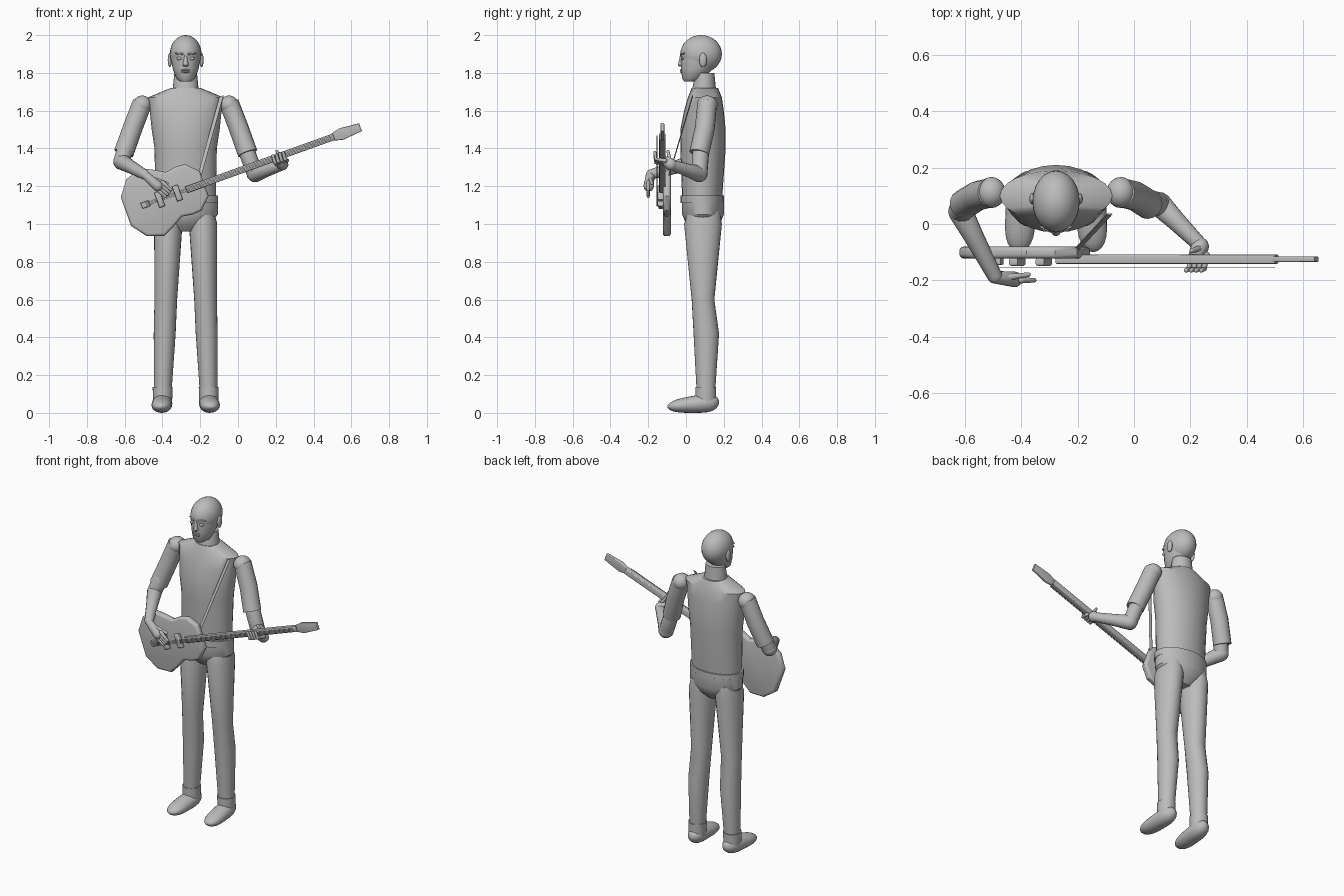
import bpy, bmesh, math
from mathutils import Vector

if "Cube" in bpy.data.objects:
    bpy.data.objects.remove(bpy.data.objects["Cube"])

GREY = (.5, .5, .5, 1)
grey = bpy.data.materials.new("plain grey")
grey.use_nodes = True
grey.diffuse_color = GREY
grey.node_tree.nodes["Principled BSDF"].inputs["Base Color"].default_value = GREY

parts = []
BODY_X = -.277  # centre line of the figure


def finish(name, bm):
    bmesh.ops.recalc_face_normals(bm, faces=bm.faces)
    mesh = bpy.data.meshes.new(name)
    bm.to_mesh(mesh)
    bm.free()
    mesh.materials.append(grey)
    part = bpy.data.objects.new(name, mesh)
    bpy.context.collection.objects.link(part)
    parts.append(part)


def loft(name, rings, segments=20):
    """Skin elliptical rings given as (centre, axis, axis) and cap both ends."""
    bm = bmesh.new()
    loops = []
    for centre, u, v in rings:
        angles = [math.tau * i / segments for i in range(segments)]
        loops.append([bm.verts.new(Vector(centre) + Vector(u) * math.cos(a) + Vector(v) * math.sin(a))
                      for a in angles])
    for lower, upper in zip(loops, loops[1:]):
        for i in range(segments):
            bm.faces.new((lower[i - 1], lower[i], upper[i], upper[i - 1]))
    bm.faces.new(loops[0])
    bm.faces.new(loops[-1])
    finish(name, bm)


def stack(name, levels, x=BODY_X, lean=0):
    """Level rings: height, half width, front, back; lean shifts x per unit of height."""
    loft(name, [((x + lean * z, (front + back) / 2, z), (width, 0, 0), (0, (back - front) / 2, 0))
                for z, width, front, back in levels], segments=24)


def limb(name, points, start, end, tips=True):
    """Round tapering tube through points, with domed tips if wanted."""
    points = [Vector(p) for p in points]
    last = len(points) - 1
    rings = []
    for i, point in enumerate(points):
        tangent = (points[min(i + 1, last)] - points[max(i - 1, 0)]).normalized()
        u = tangent.cross(Vector((.3, .9, .1))).normalized()
        v = tangent.cross(u)
        radius = start + (end - start) * i / last
        steps = [0]
        if tips and i == 0:
            steps = [-3, -2, -1, 0]
        elif tips and i == last:
            steps = [0, 1, 2, 3]
        for step in steps:
            angle = step * math.pi / 7
            size = radius * math.cos(angle)
            rings.append((point + tangent * radius * math.sin(angle), u * size, v * size))
    loft(name, rings, segments=16)


def ball(name, centre, size):
    bm = bmesh.new()
    bmesh.ops.create_uvsphere(bm, u_segments=24, v_segments=16, radius=1)
    bmesh.ops.scale(bm, vec=size, verts=bm.verts)
    bmesh.ops.translate(bm, vec=centre, verts=bm.verts)
    finish(name, bm)


def mirrored(side, offset, y, z):
    return Vector((BODY_X + side * offset, y, z))


# Torso, belt, hips, neck
stack("torso", [(1.12, .16, -.02, .19), (1.4, .165, -.03, .21), (1.5, .18, -.03, .21),
                (1.6, .19, -.01, .2), (1.67, .2, .01, .19), (1.72, .08, .03, .17)])
stack("belt", [(1.11, .172, -.03, .2), (1.15, .172, -.03, .2)])
stack("hips", [(1.12, .17, -.02, .2), (1.05, .17, -.02, .2), (1, .13, 0, .18), (.96, .06, .04, .14)])
stack("neck", [(1.7, .07, .03, .16), (1.8, .06, .05, .15)])

# Head and face
ball("skull", (BODY_X, .08, 1.9), (.084, .11, .1))
stack("jaw", [(1.755, .03, -.01, .06), (1.77, .05, -.02, .09), (1.82, .068, -.027, .14),
              (1.88, .08, -.028, .18), (1.92, .078, -.024, .17)])
stack("nose", [(1.833, .01, -.035, -.01), (1.842, .016, -.043, -.01), (1.9, .006, -.03, -.01)])
for height in (1.805, 1.815):
    ball("lip", (BODY_X, -.023, height), (.024, .008, .005))

# Paired parts
for side, word in ((-1, "right"), (1, "left")):
    ball(word + "_eye", mirrored(side, .034, -.02, 1.876), (.014, .007, .008))
    limb(word + "_brow", [mirrored(side, .016, -.027, 1.9), mirrored(side, .054, -.01, 1.903)],
         .005, .004)
    ball(word + "_ear", mirrored(side, .084, .09, 1.868), (.011, .02, .038))

    # Legs lean outward toward the feet
    stack(word + "_leg", [(1.07, .06, .01, .18), (1, .075, -.01, .19), (.6, .06, .03, .15),
                          (.42, .058, .04, .175), (.12, .047, .056, .155)],
          BODY_X + side * .125, -side * .033)
    stack(word + "_cuff", [(.05, .05, .05, .16), (.137, .053, .05, .16)], BODY_X + side * .122)

    # Shoe: blunt at both ends, lower toward the toe
    shoe = []
    for i in range(15):
        along = -math.cos(math.pi * i / 14)
        blunt = max(1 - abs(along) ** 3.5, .01) ** .5
        middle = .045 - .012 * along
        height = middle * blunt
        shoe.append((mirrored(side, .126 + .006 * along, .038 - .137 * along, middle),
                     (.054 * blunt, 0, 0), (0, 0, height)))
    loft(word + "_shoe", shoe)

    ball(word + "_shoulder", mirrored(side, .23, .112, 1.63), (.05, .055, .05))
    limb(word + "_sleeve", [mirrored(side, .23, .112, 1.64), mirrored(side, .28, .1, 1.51),
                            mirrored(side, .328, .07, 1.375)], .052, .053, tips=False)

# Forearms bend in to the guitar
for word, sleeve_end, elbow, wrist in (
        ("right", (-.59, .07, 1.42), (-.617, .045, 1.33), (-.495, -.185, 1.262)),
        ("left", (.04, .08, 1.4), (.09, .07, 1.265), (.235, -.075, 1.312))):
    limb(word + "_upper_arm", [sleeve_end, elbow], .044, .043)
    limb(word + "_forearm", [elbow, Vector(elbow).lerp(Vector(wrist), .4), wrist], .044, .027)

# Strumming hand
limb("right_palm", [(-.49, -.19, 1.258), (-.425, -.197, 1.2)], .023, .028)
for i in range(4):
    knuckle = Vector((-.43, -.2, 1.185)) + i * Vector((.01, 0, .012))
    limb("right_finger", [knuckle, knuckle + Vector((.045, 0, -.04))], .011, .008)
limb("right_thumb", [(-.45, -.19, 1.24), (-.375, -.18, 1.215)], .012, .008)

# Fretting hand wrapped round the neck
limb("left_palm", [(.235, -.08, 1.315), (.225, -.1, 1.33)], .032, .028)
for i in range(4):
    knuckle = Vector((.205, -.11, 1.318)) + i * Vector((.018, 0, .006))
    bend = knuckle + Vector((-.01, -.05, .007))
    limb("left_finger", [knuckle, bend, bend + Vector((-.01, -.005, .035))], .011, .008)
limb("left_thumb", [(.24, -.085, 1.33), (.205, -.095, 1.385)], .012, .008)

# Guitar: slanted frame running from bridge to headstock
BRIDGE = Vector((-.49, 1.103))
ALONG = Vector((1, .36)).normalized()
ACROSS = Vector((-ALONG.y, ALONG.x))


def plate(name, half_outline, front, back, bevel=0, shift=0):
    """Mirror an (along, across) half outline over the guitar axis and thicken it."""
    outline = half_outline + [(along, -across) for along, across in reversed(half_outline)]
    bm = bmesh.new()
    corners = []
    for along, across in outline:
        spot = BRIDGE + ALONG * along + ACROSS * (across + shift)
        corners.append(bm.verts.new((spot.x, front, spot.y)))
    moved = bmesh.ops.extrude_face_region(bm, geom=[bm.faces.new(corners)])["geom"]
    bmesh.ops.translate(bm, vec=(0, back - front, 0),
                        verts=[item for item in moved if isinstance(item, bmesh.types.BMVert)])
    if bevel:
        rims = [edge for edge in bm.edges if len({round(v.co.y, 4) for v in edge.verts}) == 1]
        bmesh.ops.bevel(bm, geom=rims, offset=bevel, segments=3, profile=.5, affect='EDGES')
    finish(name, bm)


def bar(name, start, end, width, front, back, bevel=0, shift=0):
    plate(name, [(start, width), (end, width)], front, back, bevel, shift)


plate("guitar_body", [(-.11, .08), (-.05, .16), (.04, .19), (.1, .16), (.16, .125),
                      (.22, .135), (.27, .13), (.33, .07)], -.123, -.08, bevel=.015)
bar("guitar_neck", .23, 1.06, .018, -.142, -.108, bevel=.006)
plate("headstock", [(1.03, .013), (1.1, .032), (1.21, .022)], -.135, -.115, bevel=.005)
bar("bridge", -.022, .022, .016, -.145, -.118, bevel=.004)
for along in (.08, .18):
    bar("pickup", along - .016, along + .016, .042, -.15, -.118, bevel=.01)
for i in range(4):
    bar("string", 0, 1.05, .001, -.155, -.152, shift=.006 * (i - 1.5))

# Shoulder strap
loft("strap", [(end, (.011, 0, .003), (0, .003, 0))
               for end in ((-.087, .035, 1.678), (-.205, -.092, 1.25))])

bpy.ops.object.select_all(action='DESELECT')
for part in parts:
    part.select_set(True)
bpy.context.view_layer.objects.active = parts[0]
bpy.ops.object.shade_smooth_by_angle(angle=math.radians(35))
